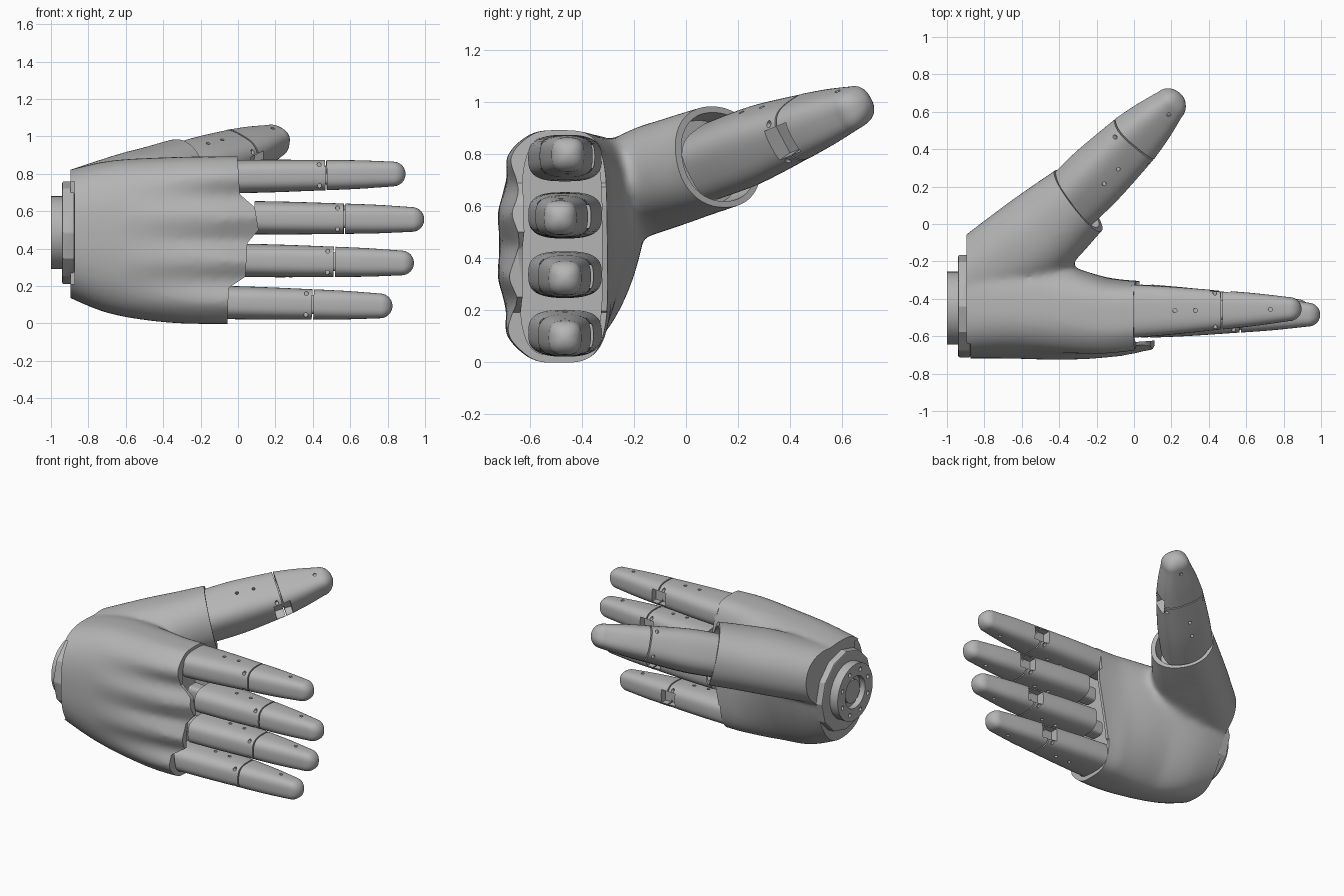
import bpy, bmesh
from math import sin, cos, pi, radians
from mathutils import Matrix, Vector

cube = bpy.data.objects.get("Cube")
if cube:
    bpy.data.objects.remove(cube)

GREY = (0.46, 0.46, 0.46, 1)
mat = bpy.data.materials.new("satin grey")
mat.use_nodes = True
mat.diffuse_color = GREY
bsdf = next(n for n in mat.node_tree.nodes if n.type == 'BSDF_PRINCIPLED')
bsdf.inputs["Base Color"].default_value = GREY
bsdf.inputs["Roughness"].default_value = 0.5


# ---- helpers ----
def make(name, bm):
    bmesh.ops.recalc_face_normals(bm, faces=bm.faces)
    me = bpy.data.meshes.new(name)
    bm.to_mesh(me)
    bm.free()
    ob = bpy.data.objects.new(name, me)
    bpy.context.scene.collection.objects.link(ob)
    return ob


def bake(ob):
    dg = bpy.context.evaluated_depsgraph_get()
    me = bpy.data.meshes.new_from_object(ob.evaluated_get(dg))
    ob.modifiers.clear()
    ob.data = me


def combine(ob, other, operation='DIFFERENCE', keep=False):
    mod = ob.modifiers.new("cut", 'BOOLEAN')
    mod.operation, mod.solver, mod.object = operation, 'EXACT', other
    bake(ob)
    if not keep:
        bpy.data.objects.remove(other)


def finish(ob, angle=32):
    me = ob.data
    me.materials.clear()
    me.materials.append(mat)
    me.shade_smooth()
    me.set_sharp_from_angle(angle=radians(angle))


def frame(origin, direction, side=1):
    x = Vector(direction).normalized()
    y = Vector((-x.y, x.x, 0)).normalized() * side
    m = Matrix((x, y, x.cross(y))).transposed().to_4x4()
    m.translation = origin
    return m


def smooth(rows, steps=6):
    out = []
    for i in range(len(rows) - 1):
        p = [rows[max(0, min(len(rows) - 1, i + k))] for k in (-1, 0, 1, 2)]
        for s in range(steps):
            t = s / steps
            out.append([b + t / 2 * (c - a + t * (2*a - 5*b + 4*c - d + t * (3*(b - c) + d - a)))
                        for a, b, c, d in zip(*p)])
    return out + [list(rows[-1])]


def loft(name, rows, m=Matrix(), warp=None, sides=48):
    """Rows are (x, half y, half z, centre y, centre z, squareness)."""
    bm = bmesh.new()
    rings = []
    for x, a, b, cy, cz, n in rows:
        ring = []
        for i in range(sides):
            c, s = cos(2 * pi * i / sides), sin(2 * pi * i / sides)
            y = a * abs(c) ** (2 / n) * (1 if c > 0 else -1)
            z = b * abs(s) ** (2 / n) * (1 if s > 0 else -1)
            p = Vector((x, y + cy, z + cz))
            if warp:
                warp(p, y / a)
            ring.append(bm.verts.new(m @ p))
        rings.append(ring)
    for r, q in zip(rings, rings[1:]):
        for i in range(sides):
            j = (i + 1) % sides
            bm.faces.new((r[i], r[j], q[j], q[i]))
    bm.faces.new(rings[0])
    bm.faces.new(rings[-1])
    return make(name, bm)


def prism(name, outline, y0, y1):
    bm = bmesh.new()
    face = bm.faces.new([bm.verts.new((x, y0, z)) for x, z in outline])
    new = bmesh.ops.extrude_face_region(bm, geom=[face])["geom"]
    verts = [v for v in new if isinstance(v, bmesh.types.BMVert)]
    bmesh.ops.translate(bm, verts=verts, vec=(0, y1 - y0, 0))
    return make(name, bm)


def add_rod(bm, pos, axis, radius, length, m=Matrix(), sides=16):
    rot = Vector(axis).to_track_quat('Z', 'Y').to_matrix().to_4x4()
    bmesh.ops.create_cone(bm, cap_ends=True, segments=sides, radius1=radius, radius2=radius,
                          depth=length, matrix=m @ Matrix.Translation(pos) @ rot)


def rod(name, pos, radius, length, sides=16):
    bm = bmesh.new()
    add_rod(bm, pos, (1, 0, 0), radius, length, sides=sides)
    return make(name, bm)


def digit(name, m, near, far):
    """Two-part digit with an inner link, a joint notch and screw holes."""
    near, far = ([(x, a, b, 0, 0, 2.9) for x, a, b in part] for part in (near, far))
    joint, a, b = far[0][:3]
    rows = smooth(far)
    xe, ae, be = rows[-1][:3]
    for k in range(1, 9):                       # rounded tip
        t = k / 8 * radians(86)
        rows.append((xe + be * sin(t), ae * cos(t), be * cos(t), 0, 0, 2.9 - k * 0.08))
    parts = [loft(name + "_lower", smooth(near), m), loft(name + "_tip", rows, m)]

    bm = bmesh.new()
    bmesh.ops.create_cube(bm, size=1, matrix=m @ Matrix.Translation((joint - 0.01, a * 1.05, 0))
                          @ Matrix.Diagonal((0.11, a * 1.1, b * 1.1, 1)))
    for s in (-1, 1):
        for t in (-1, 1):                       # joint screws on front and back
            add_rod(bm, (joint - 0.04, t * a, s * b * 0.7), (0, 1, 0), 0.011, 0.07, m)
        for x in (0.22, 0.33, 0.73):            # pins on both sides
            add_rod(bm, (x, 0, s * b), (0, 0, 1), 0.011, 0.08, m)
    cutter = make("digit_cutter", bm)
    for ob in parts:
        combine(ob, cutter, keep=True)
    bpy.data.objects.remove(cutter)
    core = [(x, a * 0.5, b * 0.62, 0, 0, 4) for x in (-0.13, 0.2, joint + 0.08)]
    for ob in parts + [loft(name + "_link", core, m)]:
        finish(ob)


# ---- palm shell ----
def palm_shape(p, side):
    if side < 0:                                # tendon ridges on the back of the hand
        w = max(0, min(1, (p.x + 0.65) / 0.6))
        p.y += 0.022 * w * side * cos(2 * pi * (p.z - 0.11) / 0.227)
    else:                                       # heel slopes away below
        w = max(0, min(1, (-p.x - 0.15) / 0.35))
        p.y += 0.22 * (p.z - 0.5) * w * side


palm = loft("palm", smooth([(-0.96, 0.275, 0.32, -0.445, 0.485, 2.6),
                            (-0.7, 0.28, 0.405, -0.44, 0.462, 2.6),
                            (-0.4, 0.25, 0.44, -0.47, 0.447, 2.8),
                            (-0.1, 0.2, 0.448, -0.493, 0.445, 3.8),
                            (0.2, 0.16, 0.445, -0.47, 0.447, 4.5)], 10), warp=palm_shape, sides=96)

# thumb mount merged into the palm, then blended
mount = frame((-0.31, 0.14, 0.79), (0.59, 0.45, 0.16), -1)
combine(palm, loft("thumb_mount", smooth([(-0.85, 0.2, 0.18, 0, 0.005, 2.2),
                                          (-0.4, 0.235, 0.2, 0.035, 0, 2.2),
                                          (-0.2, 0.23, 0.2, 0.035, 0, 2.2),
                                          (0, 0.205, 0.2, 0.02, 0, 2.2),
                                          (0.08, 0.2, 0.195, 0.02, 0, 2.2)]), mount), 'UNION')
remesh = palm.modifiers.new("blend", 'REMESH')
remesh.mode, remesh.voxel_size = 'VOXEL', 0.015
soft = palm.modifiers.new("soften", 'SMOOTH')
soft.factor, soft.iterations = 0.5, 12
bake(palm)

# wide fillet in the web between thumb and palm
web = palm.vertex_groups.new(name="web")
for v in palm.data.vertices:
    near_web = min((v.co - Vector(c)).length for c in ((-0.33, -0.2, 0.75), (-0.5, -0.2, 0.55)))
    web.add([v.index], max(0, 1 - near_web / 0.25), 'REPLACE')
fillet = palm.modifiers.new("fillet", 'SMOOTH')
fillet.factor, fillet.iterations, fillet.vertex_group = 0.7, 60, "web"
bake(palm)

# scalloped knuckle rim, straighter palm-side rim, finger cavity, thumb cup and flat wrist
edge = [(-0.01, 1.0), (0.01, 0.69), (0.09, 0.62), (0.11, 0.5), (0.05, 0.43),
        (0.04, 0.25), (-0.05, 0.19), (-0.06, -0.1), (0.5, -0.1), (0.5, 1.0)]
combine(palm, prism("rim_cutter", edge, -1, -0.18))
back_edge = [(0.02, 1.0), (0.03, 0.6), (-0.04, 0.2), (-0.06, -0.1), (0.5, -0.1), (0.5, 1.0)]
combine(palm, prism("back_rim_cutter", back_edge, -0.45, -0.18))
combine(palm, loft("cavity_cutter", [(-0.11, 0.165, 0.42, -0.485, 0.445, 4),
                                     (0.3, 0.135, 0.42, -0.465, 0.447, 4)]))
combine(palm, loft("mount_cutter", [(0, 0.28, 0.28, 0, 0, 2), (0.3, 0.28, 0.28, 0, 0, 2)], mount))
combine(palm, loft("cup_cutter", [(-0.1, 0.165, 0.165, 0.015, 0, 2.2),
                                  (0.1, 0.19, 0.185, 0.02, 0, 2.2)], mount))
combine(palm, prism("wrist_cutter", [(-1.6, -1), (-0.895, -1), (-0.895, 2), (-1.6, 2)], -1.5, 1.5))
combine(palm, prism("ring_seat_cutter", [(-1, 0.21), (-0.873, 0.21), (-0.873, 0.76), (-1, 0.76)], -1, -0.6))
finish(palm, 40)

# ---- wrist coupling ----
ring = rod("wrist_ring", (-0.907, -0.44, 0.485), 0.274, 0.066, 12)
bevel = ring.modifiers.new("bevel", 'BEVEL')
bevel.width, bevel.segments = 0.008, 2
bake(ring)
finish(ring, 20)
plate = rod("wrist_plate", (-0.96, -0.45, 0.485), 0.195, 0.08, 64)
bm = bmesh.new()
add_rod(bm, (-1, -0.45, 0.485), (1, 0, 0), 0.11, 0.08, sides=48)
for i in range(8):
    t = 2 * pi * (i + 0.5) / 8
    add_rod(bm, (-1, -0.45 + 0.152 * cos(t), 0.485 + 0.152 * sin(t)), (1, 0, 0), 0.014, 0.04)
combine(plate, make("plate_cutter", bm))
finish(plate)
finish(rod("wrist_hub", (-0.965, -0.45, 0.485), 0.08, 0.03, 32))

# ---- fingers: knuckle x, z, sideways drift, rise ----
NEAR = [(-0.01, 0.142, 0.089), (0.2, 0.128, 0.087), (0.466, 0.104, 0.081)]
FAR = [(0.474, 0.104, 0.081), (0.65, 0.087, 0.076), (0.83, 0.064, 0.066)]
for name, x, z, dy, dz in (("index", 0, 0.785, 0.012, 0.015), ("middle", 0.1, 0.565, -0.02, -0.01),
                           ("ring", 0.045, 0.337, 0, -0.015), ("little", -0.07, 0.112, 0, -0.02)):
    digit(name + "_finger", frame((x, -0.466, z), (0.9, dy, dz)), NEAR, FAR)

# ---- thumb, rolled about its own length ----
digit("thumb", frame((-0.33, 0.13, 0.785), (0.575, 0.56, 0.21), -1) @ Matrix.Rotation(radians(25), 4, 'X'),
      [(-0.03, 0.162, 0.14), (0.2, 0.162, 0.14), (0.476, 0.145, 0.115)],
      [(0.484, 0.145, 0.115), (0.62, 0.12, 0.1), (0.755, 0.086, 0.08)])
